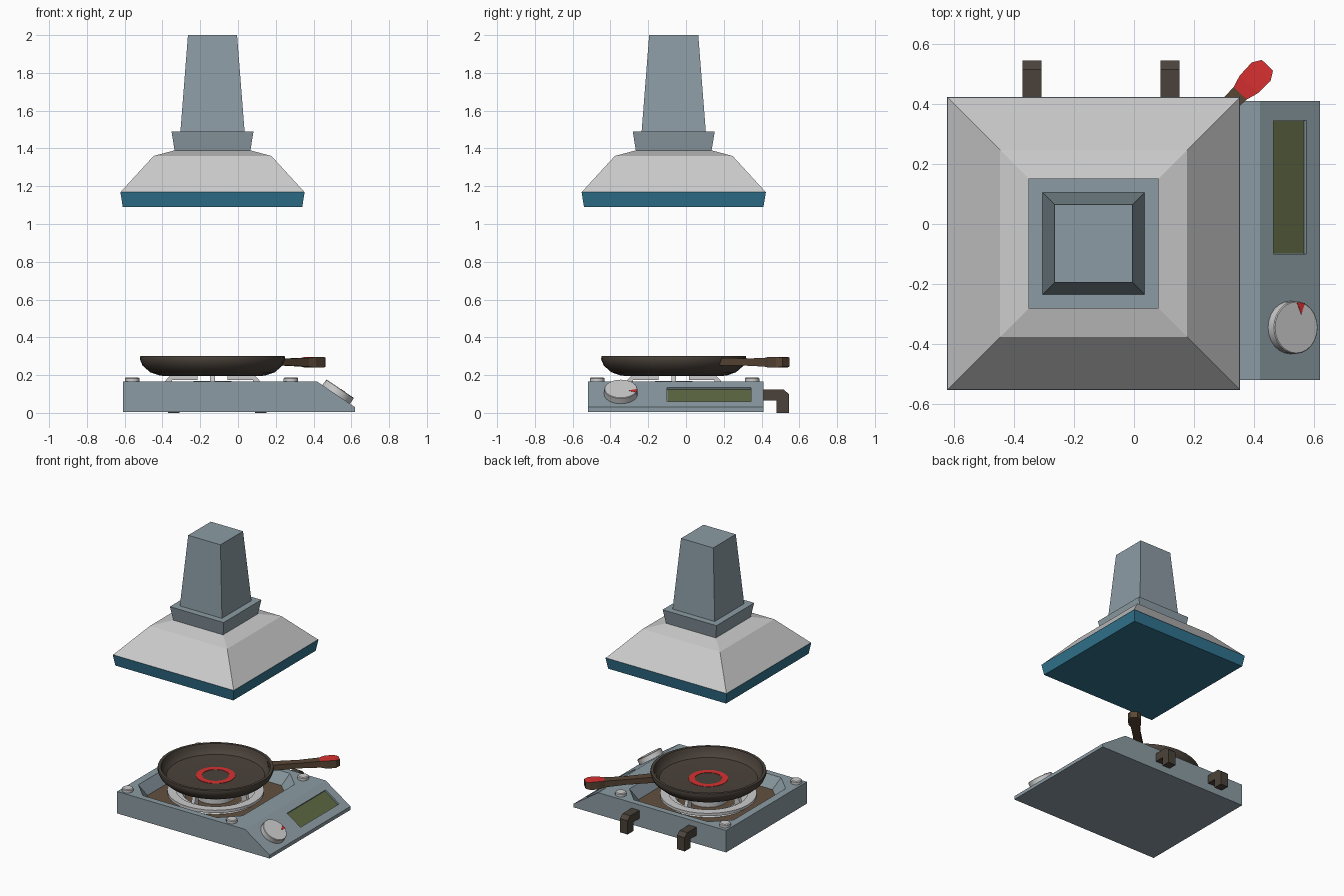
import bpy, bmesh, math
from mathutils import Matrix, Vector

if "Cube" in bpy.data.objects:
    bpy.data.objects.remove(bpy.data.objects["Cube"])

CX, CY = -0.135, -0.065          # shared centre of hood, burner and pan


def material(name, r, g, b):
    m = bpy.data.materials.new(name)
    m.diffuse_color = (r, g, b, 1)
    m.use_nodes = True
    m.node_tree.nodes["Principled BSDF"].inputs["Base Color"].default_value = m.diffuse_color
    return m


STEEL = material("blue_grey", .26, .33, .37)
TEAL = material("teal", .03, .17, .27)
DARK = material("dark_brown", .07, .055, .043)
WOOD = material("handle_brown", .1, .062, .036)
TRAY = material("tray_brown", .12, .08, .05)
RED = material("red", .68, .03, .03)
GREEN = material("screen_green", .11, .14, .055)


def loft(name, rings, mat=None, closed=False, smooth=False, M=None):
    """Bridge equal-sized point rings; cap the ends, or close the loop."""
    bm = bmesh.new()
    vs = [[bm.verts.new(M @ Vector(p) if M else Vector(p)) for p in r] for r in rings]
    n = len(vs[0])
    pairs = list(zip(vs, vs[1:])) + ([(vs[-1], vs[0])] if closed else [])
    for a, b in pairs:
        for i in range(n):
            j = (i + 1) % n
            bm.faces.new((a[i], a[j], b[j], b[i]))
    if not closed:
        bm.faces.new(vs[0])
        bm.faces.new(vs[-1])
    bmesh.ops.recalc_face_normals(bm, faces=bm.faces)
    me = bpy.data.meshes.new(name)
    bm.to_mesh(me)
    bm.free()
    if mat:
        me.materials.append(mat)
    if smooth:
        me.polygons.foreach_set("use_smooth", [True] * len(me.polygons))
        me.set_sharp_from_angle(angle=math.radians(35))
    ob = bpy.data.objects.new(name, me)
    bpy.context.collection.objects.link(ob)
    return ob


def lathe(name, profile, mat=None, x=CX, y=CY, n=32, closed=False, M=None):
    rings = [[(x + r * math.cos(t * math.tau / n), y + r * math.sin(t * math.tau / n), z)
              for t in range(n)] for r, z in profile]
    return loft(name, rings, mat, closed, True, M)


def square_stack(name, levels, mat=None):
    return loft(name, [[(CX + sx * h, CY + sy * h, z) for sx, sy in
                        ((-1, -1), (1, -1), (1, 1), (-1, 1))] for h, z in levels], mat)


def box(name, x0, x1, y0, y1, z0, z1, mat=None, M=None):
    return loft(name, [[(x0, y0, z), (x1, y0, z), (x1, y1, z), (x0, y1, z)]
                       for z in (z0, z1)], mat, M=M)


def cut(target, cutter):
    cutter.hide_render = True
    cutter.hide_viewport = False
    cutter.display_type = 'WIRE'
    mod = target.modifiers.new(cutter.name, 'BOOLEAN')
    mod.operation, mod.solver, mod.object = 'DIFFERENCE', 'EXACT', cutter


# Extractor hood
square_stack("hood_band", [(.475, 1.09), (.488, 1.17)], TEAL)
square_stack("hood_canopy", [(.486, 1.168), (.486, 1.17), (.312, 1.36), (.2, 1.39)])
square_stack("hood_collar", [(.2, 1.385), (.217, 1.49)], STEEL)
square_stack("hood_chimney", [(.17, 1.488), (.13, 2.0)], STEEL)

# Stove body with sloped control panel
profile = [(-.61, .005), (.62, .005), (.62, .03), (.42, .165), (-.61, .165)]
body = loft("stove_body", [[(x, y, z) for x, z in profile] for y in (-.52, .41)], STEEL)


# Burner well with clipped corners
def octagon(h, c, z):
    k = h - c
    return [(CX + x, -.055 + y, z) for x, y in
            ((-k, -h), (k, -h), (h, -k), (h, k), (k, h), (-k, h), (-h, k), (-h, -k))]


cut(body, loft("well_cutter", [octagon(.37, .11, .08), octagon(.43, .125, .18)], STEEL))
loft("well_tray", [octagon(.365, .108, .07), octagon(.373, .11, .086)], TRAY)

# Control panel frame: u down the slope, v along y, n outward
u = Vector((.2, 0, -.135)).normalized()
n = Vector((-u.z, 0, u.x))
P = Matrix(((u.x, 0, n.x, .52), (0, 1, 0, 0), (u.z, 0, n.z, .0975), (0, 0, 0, 1)))
cut(body, box("screen_cutter", -.066, .066, -.1, .345, -.016, .03, STEEL, P))
box("screen", -.065, .065, -.099, .344, -.02, -.012, GREEN, P)

# Dial and its red pointer
lathe("dial", [(.088, -.005), (.088, .034), (.085, .037)], None, 0, -.345, 24, M=P)
loft("dial_pointer", [[(.002, -.261, z), (.034, -.264, z), (.02, -.302, z)]
                      for z in (.03, .0385)], RED, M=P)

# Corner bolts
for sx in (-1, 1):
    for sy in (-1, 1):
        lathe("corner_bolt", [(.038, .16), (.038, .183), (.032, .188)], None,
              -.14 + .42 * sx, -.06 + .41 * sy, 12)

# Rear hooks
hook = [(.40, .125), (.515, .125), (.545, .1), (.545, 0), (.48, 0), (.48, .065), (.40, .065)]
for x in (-.34, .12):
    loft("rear_hook", [[(x + s * .031, y, z) for y, z in hook] for s in (-1, 1)], DARK)

# Burner, rings and pan supports
lathe("burner_head", [(.13, .08), (.13, .12), (.1, .15), (.1, .17)])
lathe("burner_ring", [(.26, .11), (.32, .11), (.32, .13), (.26, .13)], closed=True)
lathe("burner_base_ring", [(.2, .085), (.29, .085), (.27, .112), (.22, .112)], closed=True)
prong = [(.08, .175), (.215, .175), (.215, .11), (.27, .11), (.25, .17), (.225, .196), (.08, .196)]
for i in range(4):
    R = Matrix.Translation((CX, CY, 0)) @ Matrix.Rotation(i * math.pi / 2, 4, 'Z')
    loft("pan_support", [[(r, w, z) for r, z in prong] for w in (-.013, .013)], M=R)

# Frying pan with heat ring
lathe("pan", [(.25, .195), (.28, .198), (.33, .215), (.37, .25), (.385, .285), (.382, .3),
              (.362, .3), (.355, .28), (.345, .255), (.325, .237), (.3, .235)], DARK, n=40)
lathe("pan_heat_ring", [(.09, .233), (.13, .233), (.13, .2375), (.09, .2375)], RED, closed=True)

# Pan handle: cross-sections (distance, half width, bottom, top)
sections = [(.35, .032, .25, .292), (.56, .026, .25, .288), (.70, .03, .245, .291),
            (.74, .042, .24, .296), (.80, .044, .24, .296), (.83, .026, .245, .292)]
H = Matrix.Translation((CX, CY, 0)) @ Matrix.Rotation(math.radians(45.7), 4, 'Z')
handle = loft("pan_handle", [[(d, -w, a), (d, w, a), (d, w, b), (d, -w, b)]
                             for d, w, a, b in sections], WOOD, M=H)
handle.data.materials.append(RED)
for f in handle.data.polygons:
    if f.normal.z > .5 and (H.inverted() @ f.center).x > .7:
        f.material_index = 1
